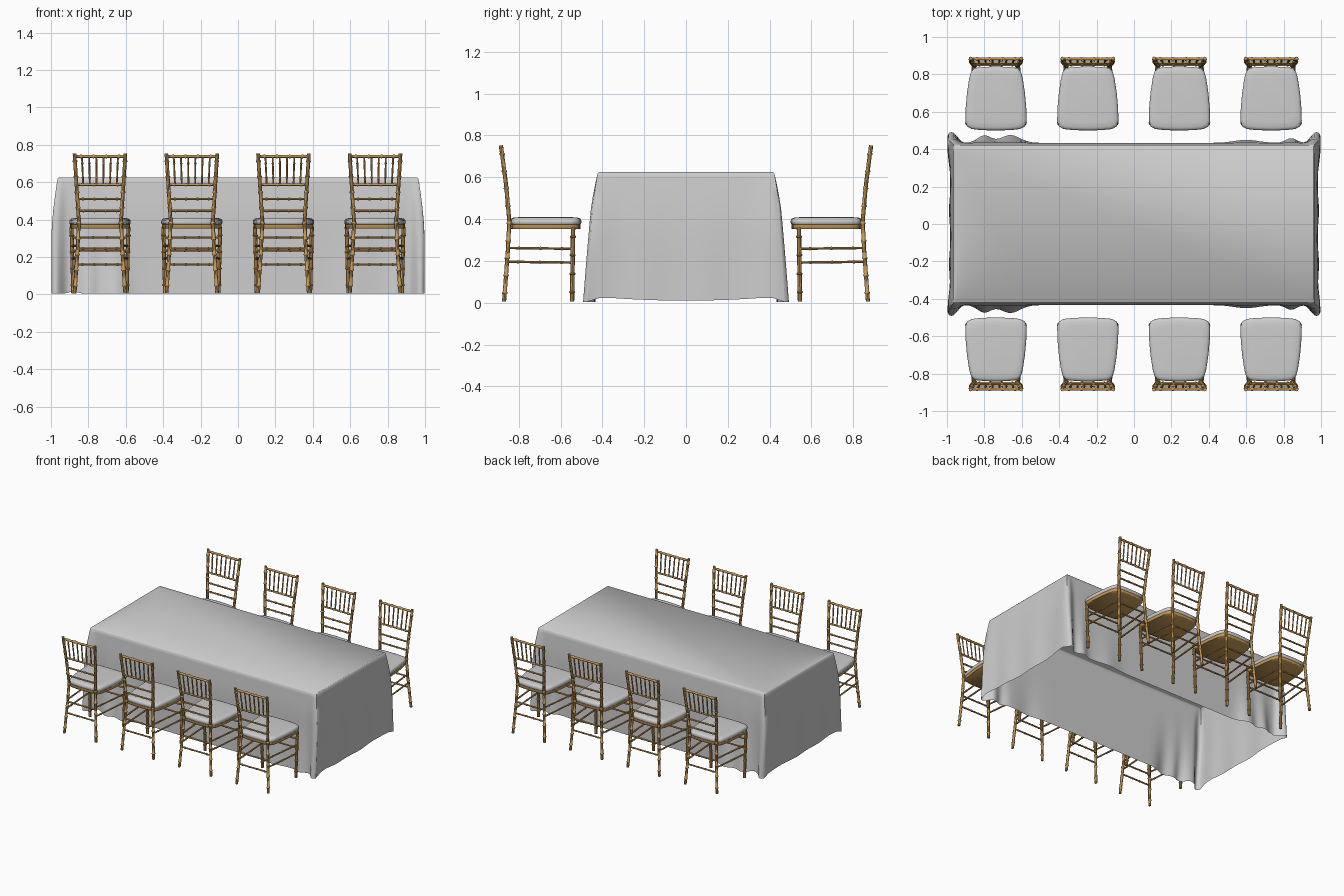
import bpy, bmesh, math
from mathutils import Vector

if "Cube" in bpy.data.objects:
    bpy.data.objects.remove(bpy.data.objects["Cube"])


def material(name, rgb):
    m = bpy.data.materials.new(name)
    m.diffuse_color = (*rgb, 1)
    m.use_nodes = True
    m.node_tree.nodes["Principled BSDF"].inputs["Base Color"].default_value = m.diffuse_color
    return m


CLOTH = material("light grey cloth", (0.61, 0.61, 0.61))
GOLD = material("gold wood", (0.56, 0.32, 0.095))


def finish(bm, name, mat, angle=40):
    bmesh.ops.recalc_face_normals(bm, faces=bm.faces)
    me = bpy.data.meshes.new(name)
    bm.to_mesh(me)
    bm.free()
    me.materials.append(mat)
    for p in me.polygons:
        p.use_smooth = True
    me.set_sharp_from_angle(angle=math.radians(angle))
    return me


def place(me, name, x=0, turn=0):
    ob = bpy.data.objects.new(name, me)
    ob.location.x = x
    ob.rotation_euler.z = turn
    bpy.context.collection.objects.link(ob)


def loft(bm, rings, cap_start=True, cap_end=True):
    loops = [[bm.verts.new(p) for p in r] for r in rings]
    n = len(loops[0])
    for a, b in zip(loops, loops[1:]):
        for i in range(n):
            bm.faces.new((a[i], a[(i + 1) % n], b[(i + 1) % n], b[i]))
    if cap_start:
        bm.faces.new(loops[0][::-1])
    if cap_end:
        bm.faces.new(loops[-1])


def bamboo(bm, path, r, knots, sides=8):
    """Round rod along a path with raised bamboo rings."""
    pts = [Vector(p) for p in path]
    lens = [(b - a).length for a, b in zip(pts, pts[1:])]
    total = sum(lens)

    def at(s):
        for a, b, l in zip(pts, pts[1:], lens):
            if s <= l:
                return a.lerp(b, s / l)
            s -= l
        return pts[-1]

    stations = [(0, r), (total, r)]
    acc = 0
    for l in lens[:-1]:
        acc += l
        stations.append((acc, r))
    for k in range(knots):
        c = total * (k + 0.5) / knots
        stations += [(c - 0.006, r), (c - 0.002, r * 1.35),
                     (c + 0.002, r * 1.35), (c + 0.006, r)]
    d = (pts[-1] - pts[0]).normalized()
    u = d.orthogonal().normalized()
    v = d.cross(u)
    loft(bm, [[at(s) + rad * (math.cos(a) * u + math.sin(a) * v)
               for a in (2 * math.pi * i / sides for i in range(sides))]
              for s, rad in sorted(stations)])


# ---- chair (built for the back row, facing -y) ----
POST = [(0.135, 0.870, 0.006), (0.119, 0.852, 0.25), (0.113, 0.845, 0.39),
        (0.124, 0.860, 0.56), (0.136, 0.885, 0.753)]
LEG = [(0.143, 0.545, 0.006), (0.152, 0.540, 0.36)]


def along(path, z):
    for a, b in zip(path, path[1:]):
        if z <= b[2]:
            return Vector(a).lerp(Vector(b), (z - a[2]) / (b[2] - a[2]))
    return Vector(path[-1])


def flip(p):
    return Vector((-p[0], p[1], p[2]))


bm = bmesh.new()
for f in (Vector, flip):
    bamboo(bm, [f(p) for p in POST], 0.0098, 9)
    bamboo(bm, [f(p) for p in LEG], 0.0105, 4)
    # side stretchers
    for z in (0.258, 0.192):
        bamboo(bm, [f(along(LEG, z)), f(along(POST, z + 0.004))], 0.0058, 3)
# front and rear stretchers
for path, z in ((LEG, 0.305), (LEG, 0.235), (POST, 0.245), (POST, 0.16)):
    p = along(path, z)
    bamboo(bm, [p, flip(p)], 0.0058, 4)
# back rails
for z, r in ((0.738, 0.008), (0.587, 0.0065), (0.51, 0.006), (0.447, 0.006)):
    p = along(POST, z)
    bamboo(bm, [p, flip(p)], r, 4)
# back spindles
top, low = along(POST, 0.738), along(POST, 0.587)
for i in range(6):
    k = (i - 2.5) / 3.5
    bamboo(bm, [(low.x * k, low.y, low.z), (top.x * k, top.y, top.z)], 0.0048, 2, 6)
frame_mesh = finish(bm, "chair_frame", GOLD)

HALF = [(0.0, 0.500), (0.08, 0.502), (0.13, 0.508), (0.155, 0.522), (0.164, 0.55),
        (0.162, 0.62), (0.155, 0.70), (0.143, 0.78), (0.133, 0.815),
        (0.115, 0.834), (0.06, 0.840), (0.0, 0.842)]
OUTLINE = HALF + [(-x, y) for x, y in HALF[-2:0:-1]]


def slab(name, layers, mat):
    b = bmesh.new()
    loft(b, [[(x * s, 0.672 + (y - 0.672) * s, z) for x, y in OUTLINE]
             for z, s in layers])
    return finish(b, name, mat, 50)


board_mesh = slab("seat_board", [(0.352, 0.96), (0.355, 0.975), (0.374, 0.975)], GOLD)
cushion_mesh = slab("cushion", [(0.373, 0.96), (0.377, 0.99), (0.387, 1.0), (0.397, 0.99),
                                (0.403, 0.96), (0.407, 0.9), (0.409, 0.75)], CLOTH)

for row, turn in (("back", 0), ("front", math.pi)):
    for i, x in enumerate((-0.738, -0.247, 0.243, 0.733)):
        for me, part in ((frame_mesh, "chair_frame"), (board_mesh, "seat_board"),
                         (cushion_mesh, "seat_cushion")):
            place(me, f"{row}_{part}_{i + 1}", x, turn)

# ---- tablecloth: open shell, hanging sides with folds near the corners ----
HX, HY, TOP = 0.965, 0.422, 0.625


def bump(x, c, w):
    return math.exp(-((x - c) / w) ** 2)


def long_side(x, t):
    """Outward offset of the long sides at height fraction t."""
    low = t ** 2.5
    return (0.012 * min(1, t * 4) + 0.058 * t ** 0.8 * (bump(x, 0.95, 0.022) + bump(x, -0.95, 0.022))
            + low * (0.04 * bump(x, -0.80, 0.05) + 0.042 * bump(x, -0.66, 0.07)
                     + 0.016 * bump(x, 0.60, 0.09) + 0.025 * bump(x, 0.84, 0.04)))


def end_side(y, t):
    """Outward offset of the short ends."""
    b = math.sin(min(1, t / 0.55) * math.pi / 2)
    return b * (0.020 + 0.012 * bump(abs(y), HY, 0.07)) + 0.004 * t * math.sin(y * 22)


xs = [-HX + 2 * HX * (0.5 - 0.5 * math.cos(math.pi * i / 90)) for i in range(91)]
ys = [-HY + 2 * HY * i / 30 for i in range(31)]


def ring(t):
    pts = []
    z0 = TOP - 0.006
    for sgn in (-1, 1):
        for x in xs[:-1]:          # long side, then the end that follows it
            px = -sgn * x
            k = end_side(HY, t) * bump(abs(px), HX, 0.03)
            hem = 0.004 + 0.012 * bump(px, -0.88, 0.03)
            pts.append((px + math.copysign(k, px), sgn * (HY + long_side(px, t)),
                        z0 * (1 - t) + hem * t))
        for y in ys[:-1]:
            py = -sgn * y
            k = long_side(HX, t) * bump(abs(py), HY, 0.03)
            hem = 0.01 + 0.018 * (y / HY) ** 2 - 0.022 * bump(abs(y), HY, 0.02)
            pts.append((-sgn * (HX + end_side(py, t)), py + math.copysign(k, py),
                        z0 * (1 - t) + hem * t))
    return pts


def ordered(t):
    """Sort the ring into one loop around the table."""
    p = ring(t)
    n, m = len(xs) - 1, len(ys) - 1
    a, b, c, d = p[:n], p[n:n + m], p[n + m:2 * n + m], p[2 * n + m:]
    # a: front, right to left?  each run is rotated by its own sign
    runs = [a, b, c, d]
    out = [runs.pop(0)]
    while runs:
        end = Vector(out[-1][-1])
        j = min(range(len(runs)), key=lambda i: min((Vector(runs[i][0]) - end).length,
                                                    (Vector(runs[i][-1]) - end).length))
        r = runs.pop(j)
        if (Vector(r[-1]) - end).length < (Vector(r[0]) - end).length:
            r = r[::-1]
        out.append(r)
    return [q for r in out for q in r]


rows = [0, 0.04, 0.1, 0.18, 0.27, 0.36, 0.45, 0.55, 0.65, 0.75, 0.84, 0.92, 1]
rings = [ordered(t) for t in rows]
rim = [(x * 0.994, y * 0.986, TOP) for x, y, z in rings[0]]
bm = bmesh.new()
loft(bm, [rim] + rings, cap_start=True, cap_end=False)
# the cloth is open below, so make sure normals face outward
me = finish(bm, "tablecloth", CLOTH, 60)
place(me, "tablecloth")
